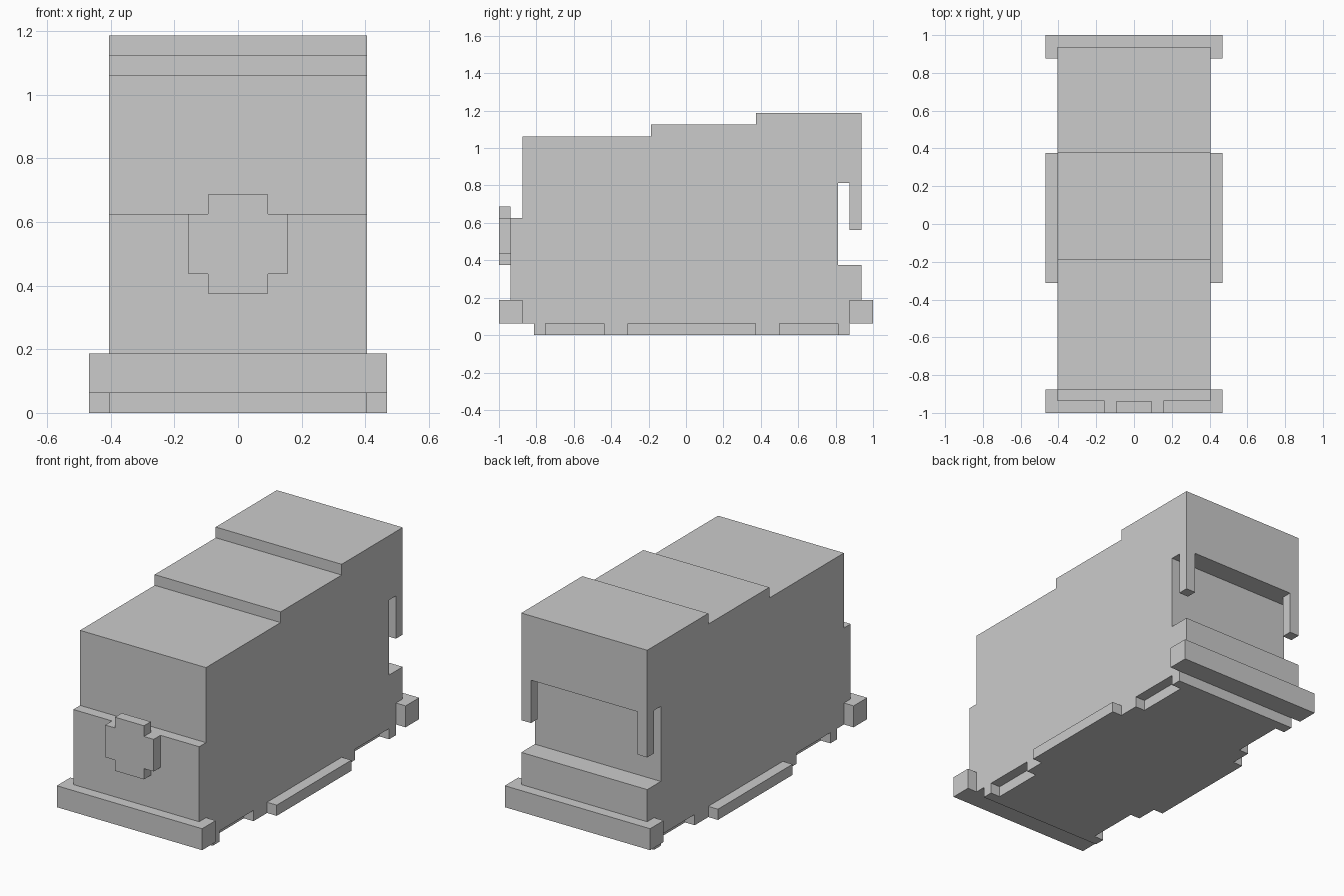
import bpy, bmesh
from mathutils import Vector

if "Cube" in bpy.data.objects:
    bpy.data.objects.remove(bpy.data.objects["Cube"])

U = 1 / 16  # the whole model sits on a grid of sixteenths


def prism(name, outline, axis, start, end):
    """Extrude a closed 2D outline along x, y or z (grid units)."""
    place = {
        "x": lambda a, b: (start, a, b),
        "y": lambda a, b: (a, start, b),
        "z": lambda a, b: (a, b, start),
    }[axis]
    bm = bmesh.new()
    face = bm.faces.new([bm.verts.new(Vector(place(a, b)) * U) for a, b in outline])
    result = bmesh.ops.extrude_face_region(bm, geom=[face])
    verts = [g for g in result["geom"] if isinstance(g, bmesh.types.BMVert)]
    shift = Vector([(end - start) * U if axis == k else 0 for k in "xyz"])
    bmesh.ops.translate(bm, verts=verts, vec=shift)
    bmesh.ops.recalc_face_normals(bm, faces=bm.faces)
    mesh = bpy.data.meshes.new(name)
    bm.to_mesh(mesh)
    bm.free()
    obj = bpy.data.objects.new(name, mesh)
    bpy.context.collection.objects.link(obj)
    return obj


def box(name, x0, x1, y0, y1, z0, z1):
    return prism(name, [(x0, y0), (x1, y0), (x1, y1), (x0, y1)], "z", z0, z1)


def mirrored(half):
    return half + [(-a, b) for a, b in reversed(half)]


# Body: stepped roof, front ledge and rear recess in one side profile
prism("body", [(-15, 1), (15, 1), (15, 6), (13, 6), (13, 13), (15, 13), (15, 19),
               (6, 19), (6, 18), (-3, 18), (-3, 17), (-14, 17), (-14, 10), (-15, 10)],
      "x", -6.5, 6.5)

# Underbody: wheel notches and protruding side steps
prism("underbody", mirrored([(6.5, -13), (6.5, -12), (5.5, -12), (5.5, -7), (6.5, -7),
                             (6.5, -5), (7.5, -5), (7.5, 6), (6.5, 6), (6.5, 8),
                             (5.5, 8), (5.5, 13), (6.5, 13), (6.5, 14)]),
      "z", 0, 1)

# Bumpers wrapping both ends
box("front_bumper", -7.5, 7.5, -16, -14, 1, 3)
box("rear_bumper", -7.5, 7.5, 14, 16, 1, 3)

# Rear corner posts hanging from the roof overhang
for side, x in (("left", -6.5), ("right", 5.5)):
    box(f"rear_post_{side}", x, x + 1, 14, 15, 9, 13)

# Stepped round plate on the front
prism("front_plate", mirrored([(1.5, 6), (1.5, 7), (2.5, 7), (2.5, 10), (1.5, 10), (1.5, 11)]),
      "y", -16, -15)
